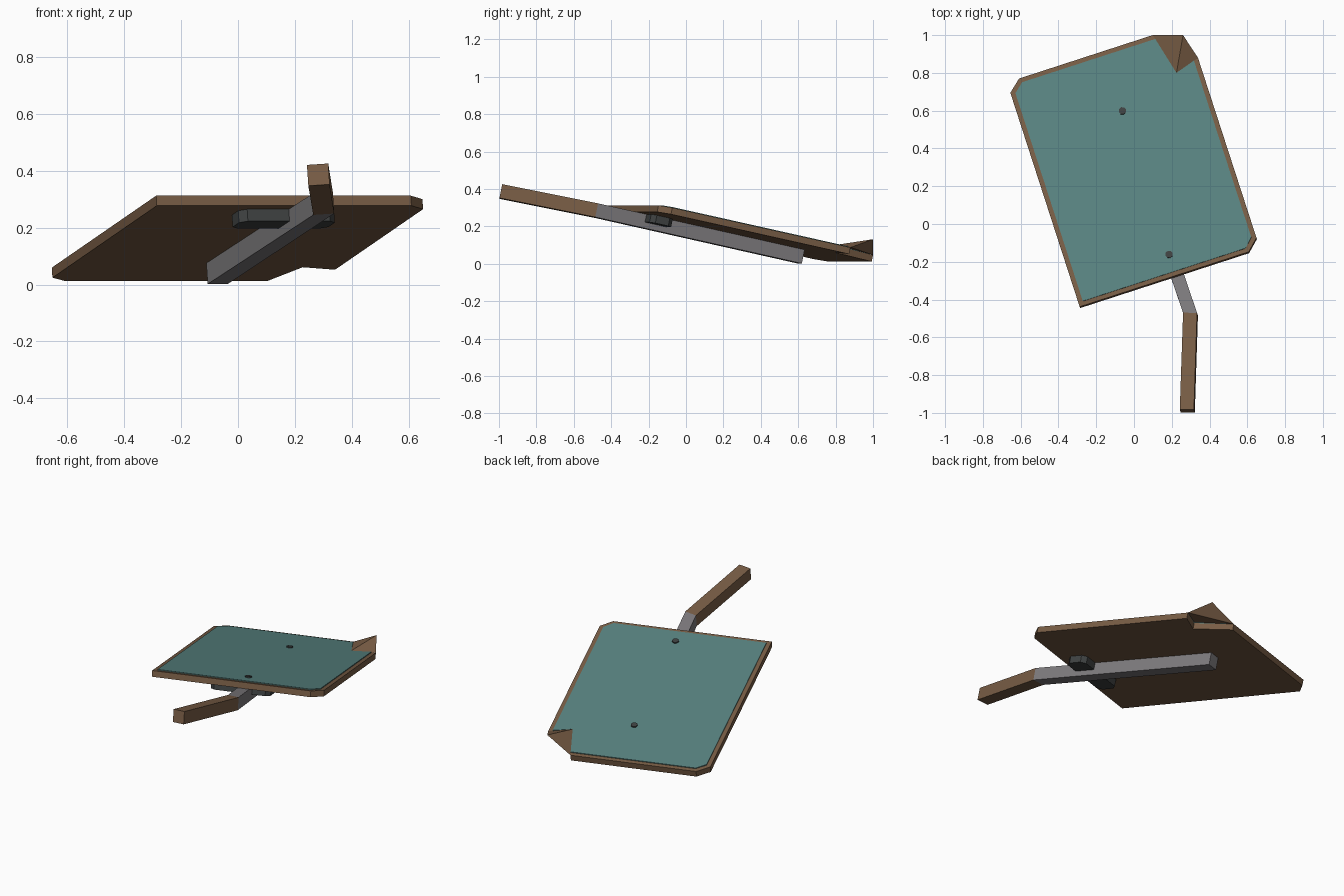
import bpy
import bmesh
import math
from mathutils import Matrix, Vector

cube = bpy.data.objects.get("Cube")
if cube:
    bpy.data.objects.remove(cube, do_unlink=True)

# Shared tilted frame: local x across the board, y along it, z out of its top
FRAME = (Matrix.Translation((0, 0, 0.243))
         @ Matrix.Rotation(math.radians(18), 4, "Z")
         @ Matrix.Rotation(math.radians(-12), 4, "X"))
THICK = 0.036       # board thickness
ARM_DEPTH = 0.075   # depth of arm and handle
PANEL_UP = 0.005    # panel height above the board


def material(name, rgb):
    mat = bpy.data.materials.new(name)
    mat.use_nodes = True
    mat.diffuse_color = (*rgb, 1)
    mat.node_tree.nodes["Principled BSDF"].inputs["Base Color"].default_value = (*rgb, 1)
    return mat


wood = material("brown wood", (0.19, 0.11, 0.06))
teal = material("teal surface", (0.1, 0.23, 0.22))
metal = material("grey metal", (0.21, 0.2, 0.21))
dark = material("dark metal", (0.05, 0.055, 0.055))


def finish(name, bm, mat):
    bmesh.ops.recalc_face_normals(bm, faces=bm.faces[:])
    mesh = bpy.data.meshes.new(name)
    bm.to_mesh(mesh)
    bm.free()
    mesh.materials.append(mat)
    obj = bpy.data.objects.new(name, mesh)
    bpy.context.collection.objects.link(obj)
    obj.matrix_world = FRAME
    return obj


def plate(name, outline, low, high, mat):
    """Extrude a flat outline between two local heights."""
    bm = bmesh.new()
    face = bm.faces.new([bm.verts.new((x, y, low)) for x, y in outline])
    top = bmesh.ops.extrude_face_region(bm, geom=[face])["geom"]
    moved = [v for v in top if isinstance(v, bmesh.types.BMVert)]
    bmesh.ops.translate(bm, vec=(0, 0, high - low), verts=moved)
    return finish(name, bm, mat)


# Board with clipped corners and a notch under the raised corner
side_a, notch, side_b = (0.594, 0.748), (0.461, 0.706), (0.404, 0.941)
plate("board", [(-0.409, -0.335), (0.532, -0.335), (0.594, -0.276), side_a,
                notch, side_b, (-0.341, 0.941), (-0.408, 0.882)],
      -THICK, 0, wood)

# Coloured panel on top, leaving a narrow wooden rim
plate("panel", [(-0.384, -0.312), (0.522, -0.312), (0.569, -0.265), (0.569, 0.74),
                notch, (0.41, 0.916), (-0.331, 0.916), (-0.383, 0.871)],
      0, PANEL_UP, teal)

# Raised corner: a folded ridge rising to a point
bm = bmesh.new()
a, n, b = [bm.verts.new((x, y, 0)) for x, y in (side_a, notch, side_b)]
n.co.z = PANEL_UP
peak = bm.verts.new((0.556, 0.875, 0.072))
for tri in ((a, n, peak), (n, b, peak), (b, a, peak), (a, b, n)):
    bm.faces.new(tri)
finish("raised_corner", bm, wood)

# Metal arm under the board and wooden handle, sharing one bend
bend_left, bend_right = (0.102, -0.531), (0.172, -0.555)
bottom = -THICK - ARM_DEPTH
plate("arm", [bend_left, bend_right, (0.157, 0.637), (0.083, 0.637)],
      bottom, -THICK, metal)
plate("handle", [bend_right, bend_left, (-0.073, -1.024), (-0.002, -1.048)],
      bottom, -THICK, wood)

# Mounting block with clipped corners across the arm
cx, cy, hw, hd, cut = 0.096, -0.213, 0.177, 0.062, 0.025
corners = []
for sx, sy in ((1, 1), (-1, 1), (-1, -1), (1, -1)):
    pair = [(cx + sx * hw, cy + sy * (hd - cut)), (cx + sx * (hw - cut), cy + sy * hd)]
    corners += pair if sx * sy > 0 else pair[::-1]
plate("mounting_block", corners, -THICK - 0.043, -THICK, dark)

# Two bolt heads on the panel
for name, y in (("front_bolt", -0.217), ("back_bolt", 0.6)):
    ring = [(0.127 + 0.02 * math.cos(i * math.tau / 8),
             y + 0.02 * math.sin(i * math.tau / 8)) for i in range(8)]
    plate(name, ring, 0, PANEL_UP + 0.007, dark)
